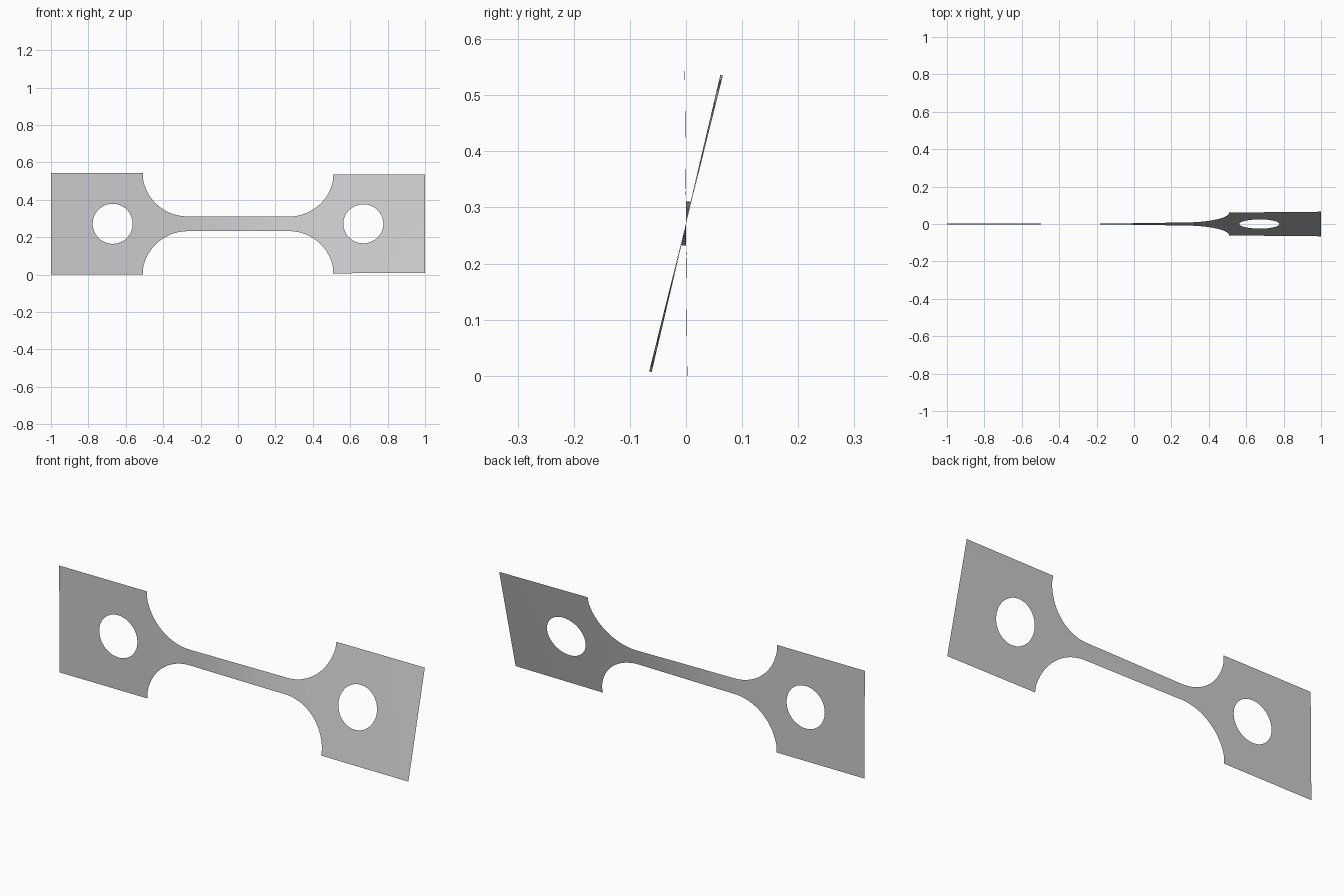
import bpy
import bmesh
from math import sin, cos, pi, radians, asin, atan2
from mathutils import Vector

cube = bpy.data.objects.get("Cube")
if cube:
    bpy.data.objects.remove(cube, do_unlink=True)

HALF = 0.2715          # half height of the end tabs
WAIST = 0.0395         # half height of the narrow gauge
FILLET_X = 0.27        # where gauge meets fillet
TAB_X = 0.508          # where fillet meets tab
R = 0.2415             # fillet radius
HOLE_X, HOLE_R = 0.67, 0.107
N = 16                 # divisions per tab side

# Twist in degrees along the length
TWIST = [(-1, -0.5), (-TAB_X, -0.4), (-FILLET_X, 0), (FILLET_X, 12), (TAB_X, 13), (1, 14)]


def twist(x):
    for (x0, a0), (x1, a1) in zip(TWIST, TWIST[1:]):
        if x <= x1:
            return radians(a0 + (a1 - a0) * (x - x0) / (x1 - x0))
    return radians(TWIST[-1][1])


bm = bmesh.new()


def add_grid(rows):
    """Skin a list of equally long point rows with quads."""
    rows = [[bm.verts.new((p[0], 0, p[1])) for p in row] for row in rows]
    for a, b in zip(rows, rows[1:]):
        for i in range(len(a) - 1):
            bm.faces.new((a[i], a[i + 1], b[i + 1], b[i]))


def column(x, h):
    return [(x, h * (2 * i / N - 1)) for i in range(N + 1)]


# Narrow gauge
add_grid([column(-FILLET_X + 2 * FILLET_X * i / 24, WAIST) for i in range(25)])

corners = [Vector(c) for c in ((TAB_X, -HALF), (1, -HALF), (1, HALF), (TAB_X, HALF))]
end_angle = asin((R + WAIST - HALF) / R)
for side in (-1, 1):
    # Curved shoulder
    cols = []
    for i in range(25):
        a = (pi / 2 - end_angle) * i / 24
        x = TAB_X if i == 24 else FILLET_X + R * sin(a)
        h = HALF if i == 24 else WAIST + R * (1 - cos(a))
        cols.append(column(side * x, h))
    add_grid(cols)

    # Tab spreading from the round hole to the rectangular edge
    edge = [corners[k].lerp(corners[(k + 1) % 4], i / N) for k in range(4) for i in range(N)]
    edge.append(edge[0])
    centre = Vector((HOLE_X, 0))
    rings = []
    for t in (0, 0.25, 0.5, 0.75, 1):
        ring = []
        for p in edge:
            a = atan2(p.y, p.x - HOLE_X)
            q = (centre + HOLE_R * Vector((cos(a), sin(a)))).lerp(p, t)
            ring.append((side * q.x, q.y))
        rings.append(ring)
    add_grid(rings)

bmesh.ops.remove_doubles(bm, verts=bm.verts[:], dist=0.0002)
bmesh.ops.recalc_face_normals(bm, faces=bm.faces[:])
bm.normal_update()
if sum(f.normal.y for f in bm.faces) > 0:
    bmesh.ops.reverse_faces(bm, faces=bm.faces[:])

# Twist the sheet about its long axis and stand it on the ground
for v in bm.verts:
    a, z = twist(v.co.x), v.co.z
    v.co.y, v.co.z = z * sin(a), z * cos(a) + HALF

mesh = bpy.data.meshes.new("twisted_test_strip")
bm.to_mesh(mesh)
bm.free()
strip = bpy.data.objects.new("twisted_test_strip", mesh)
bpy.context.collection.objects.link(strip)

# Plain grey metal
grey = bpy.data.materials.new("plain_grey")
grey.use_nodes = True
grey.diffuse_color = (0.6, 0.6, 0.6, 1)
grey.node_tree.nodes["Principled BSDF"].inputs["Base Color"].default_value = (0.6, 0.6, 0.6, 1)
mesh.materials.append(grey)

bpy.context.view_layer.objects.active = strip
strip.select_set(True)
bpy.ops.object.shade_smooth_by_angle()
